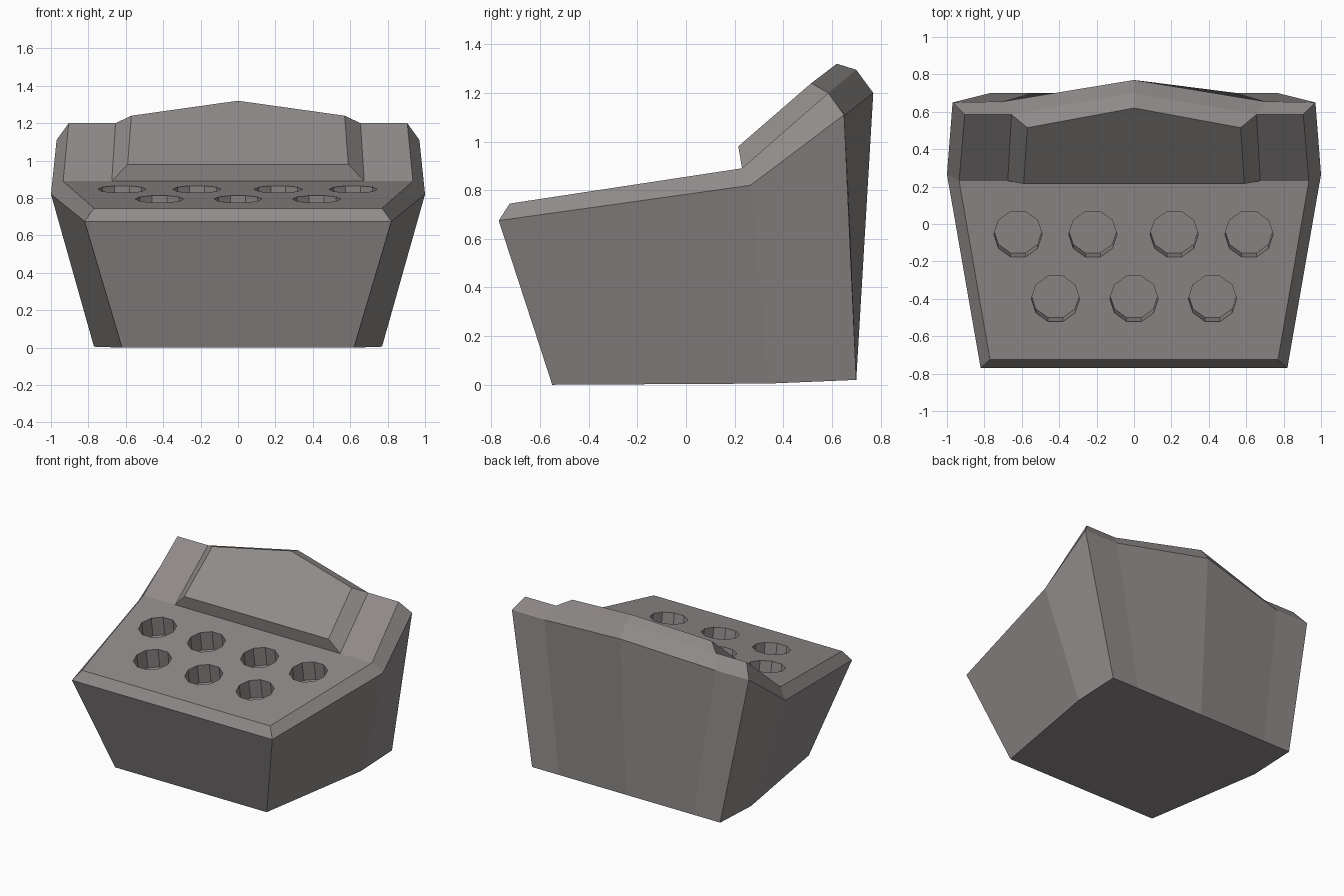
import bpy, bmesh, math
from mathutils import Vector, Matrix

if "Cube" in bpy.data.objects:
    bpy.data.objects.remove(bpy.data.objects["Cube"])

mat = bpy.data.materials.new("warm_grey")
mat.diffuse_color = (0.28, 0.26, 0.255, 1)
mat.use_nodes = True
mat.node_tree.nodes["Principled BSDF"].inputs["Base Color"].default_value = mat.diffuse_color


def finish(name, bm):
    bmesh.ops.recalc_face_normals(bm, faces=bm.faces)
    me = bpy.data.meshes.new(name)
    bm.to_mesh(me)
    bm.free()
    me.materials.append(mat)
    ob = bpy.data.objects.new(name, me)
    bpy.context.collection.objects.link(ob)
    return ob


def mirrored(half):
    """Close a right-hand half outline (last point on x = 0) into a full loop."""
    return half + [(-x, y, z) for x, y, z in reversed(half) if x > 0]


def loft(bm, halves):
    """Skin between mirrored outlines; returns the vertex rings."""
    rings = [[bm.verts.new(p) for p in mirrored(h)] for h in halves]
    for a, b in zip(rings, rings[1:]):
        n = len(a)
        for i in range(n):
            j = (i + 1) % n
            bm.faces.new((a[i], a[j], b[j], b[i]))
    return rings


# Body: base outline, outer rim, chamfered inner rim (front, middle, back, notch, centre)
base = [(.62, -.55, 0), (.77, .34, .005), (.77, .70, .02), (.55, .70, .02), (0, .70, .02)]
rim = [(.82, -.77, .675), (1, .265, .82), (.97, .65, 1.11), (.70, .655, 1.11), (0, .77, 1.2)]
inner = [(.77, -.725, .745), (.935, .23, .89), (.905, .585, 1.2), (.655, .585, 1.2), (0, .70, 1.295)]
bm = bmesh.new()
rings = loft(bm, [base, rim, inner])
for r in (rings[0], rings[2]):
    n = len(r)
    bm.faces.new((r[0], r[1], r[n - 2], r[n - 1]))   # front part of the cap
    bm.faces.new(r[1:n - 1])                         # rear part of the cap
body = finish("body", bm)

# Raised back panel, sunk a little into the sloping back
foot = [(.675, .23, .89), (.655, .585, 1.2), (0, .70, 1.295)]
face = [(.59, .215, .98), (.57, .515, 1.24), (0, .62, 1.32)]
sunk = [(x * .97, y + .01, z - .05) for x, y, z in foot]
bm = bmesh.new()
rings = loft(bm, [sunk, foot, face])
bm.faces.new(rings[0])
bm.faces.new(rings[2])
finish("raised_back_panel", bm)

# Ten-sided holes drilled square to the front deck
tilt = math.atan2(.145, .955)
depth, radius = .14, .129
bm = bmesh.new()
for y, xs in ((-.055, (-.62, -.22, .215, .615)), (-.40, (-.42, 0, .42))):
    for x in xs:
        z = .745 + (y + .725) * math.tan(tilt)
        m = Matrix.Translation((x, y, z)) @ Matrix.Rotation(tilt, 4, 'X')
        ends = [[bm.verts.new(m @ Vector((radius * math.cos(i * math.tau / 10),
                                          radius * math.sin(i * math.tau / 10), h)))
                 for i in range(10)] for h in (-depth, .1)]
        for e in ends:
            bm.faces.new(e)
        for i in range(10):
            j = (i + 1) % 10
            bm.faces.new((ends[0][i], ends[0][j], ends[1][j], ends[1][i]))
cutter = finish("hole_cutter", bm)
cutter.hide_render = True
cutter.hide_set(True)
mod = body.modifiers.new("holes", 'BOOLEAN')
mod.operation = 'DIFFERENCE'
mod.solver = 'EXACT'
mod.object = cutter
